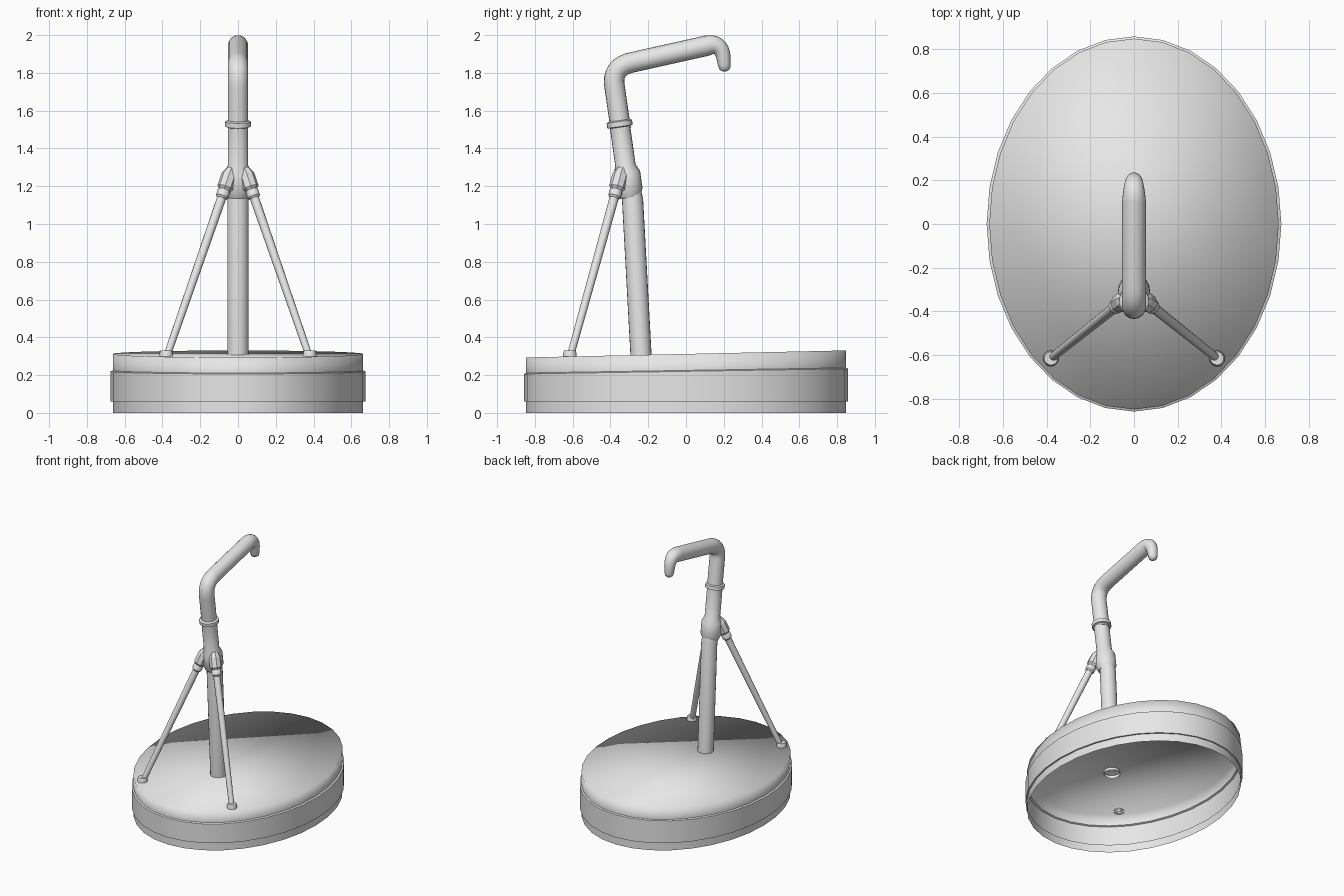
import bpy, bmesh
from math import cos, sin, tau, radians
from mathutils import Vector

cube = bpy.data.objects.get("Cube")
if cube:
    bpy.data.objects.remove(cube, do_unlink=True)

grey = bpy.data.materials.new("light_grey")
grey.use_nodes = True
colour = (0.8, 0.8, 0.8, 1)
grey.diffuse_color = colour
grey.node_tree.nodes["Principled BSDF"].inputs["Base Color"].default_value = colour


def finish(name, bm, sharp_angle=None):
    bmesh.ops.recalc_face_normals(bm, faces=bm.faces)
    for f in bm.faces:
        f.smooth = True
    mesh = bpy.data.meshes.new(name)
    bm.to_mesh(mesh)
    bm.free()
    mesh.materials.append(grey)
    if sharp_angle:
        mesh.set_sharp_from_angle(angle=radians(sharp_angle))
    obj = bpy.data.objects.new(name, mesh)
    bpy.context.collection.objects.link(obj)
    return obj


def bridge(bm, rings):
    for a, b in zip(rings, rings[1:]):
        n = len(a)
        for i in range(n):
            bm.faces.new((a[i], a[(i + 1) % n], b[(i + 1) % n], b[i]))


def sweep(name, path, radii, sides=20, caps=(True, True), angle=35):
    """Round tube through the path, with one radius per point."""
    path = [Vector(p) for p in path]
    bm = bmesh.new()
    rings = []
    for i, (p, r) in enumerate(zip(path, radii)):
        before = (p - path[i - 1]).normalized() if i else Vector()
        after = (path[i + 1] - p).normalized() if i + 1 < len(path) else Vector()
        tangent = (before + after).normalized()
        up = tangent.cross(Vector((1, 0, 0))).normalized()
        side = up.cross(tangent)
        rings.append([bm.verts.new(p + r * (side * cos(tau * k / sides) + up * sin(tau * k / sides)))
                      for k in range(sides)])
    bridge(bm, rings)
    for use, ring in zip(caps, (rings[0], rings[-1])):
        if use:
            bm.faces.new(ring)
    return finish(name, bm, angle)


def bend(a, corner, b, steps=8):
    """Points of a rounded corner."""
    a, corner, b = Vector(a), Vector(corner), Vector(b)
    return [a.lerp(corner, t).lerp(corner.lerp(b, t), t)
            for t in (i / steps for i in range(steps + 1))]


# Hollow oval drum: each level is x radius, y radius, height, slope along y
def drum():
    inner, outer = (0.662, 0.848), (0.674, 0.858)
    levels = [(*inner, 0, 0), (*inner, 0.06, 0), (*outer, 0.06, 0),
              (*outer, 0.22, 0.016), (*inner, 0.225, 0.016), (*inner, 0.312, 0.022)]
    bm = bmesh.new()
    sides = 32
    rings = []
    for rx, ry, z, slope in levels:
        ring = []
        for k in range(sides):
            x, y = rx * cos(tau * k / sides), ry * sin(tau * k / sides)
            ring.append(bm.verts.new((x, y, z + slope * y)))
        rings.append(ring)
    bridge(bm, rings)
    bm.faces.new(rings[-1])
    # Band edges stay sharp, the lid edge stays soft
    for ring in rings[1:-1]:
        for k in range(sides):
            bm.edges.get((ring[k], ring[(k + 1) % sides])).smooth = False
    finish("oval_drum", bm)


drum()

# Lower pole, open at the bottom
sweep("lower_pole", [(0, -0.237, 0.285), (0, -0.283, 1.13), (0, -0.287, 1.18)],
      [0.056, 0.056, 0.048], caps=(False, True))

# Joint collar and the sleeve above it
collar = [(1.14, 0.055), (1.18, 0.073), (1.27, 0.073), (1.31, 0.054), (1.51, 0.054)]
sweep("joint_collar", [(0, -0.308 - 0.14 * (z - 1.22), z) for z, r in collar],
      [r for z, r in collar])

# Raised ring between sleeve and arm
ring = [(1.512, 0.056), (1.516, 0.068), (1.542, 0.068), (1.548, 0.056)]
sweep("sleeve_ring", [(0, -0.308 - 0.14 * (z - 1.22), z) for z, r in ring],
      [r for z, r in ring])

# Bent arm with a hooked, rounded tip
arm = [Vector((0, -0.345, 1.5))]
arm += bend((0, -0.377, 1.72), (0, -0.4, 1.835), (0, -0.28, 1.857))
arm += bend((0, 0.11, 1.944), (0, 0.185, 1.963), (0, 0.198, 1.885))
arm += [Vector((0, 0.203, 1.84)), Vector((0, 0.206, 1.82)), Vector((0, 0.207, 1.808))]
radii = [0.054] * 10 + [0.054 - 0.002 * i for i in range(9)] + [0.033, 0.028, 0.012]
sweep("hooked_arm", arm, radii, angle=60)

# Two braces with feet and clamps
for side, word in ((-1, "right"), (1, "left")):
    foot = Vector((side * 0.38, -0.615, 0.29))
    top = Vector((side * 0.055, -0.355, 1.23))

    def at(t):
        return foot.lerp(top, t)

    sweep(word + "_brace", [at(0), at(0.97)], [0.019, 0.025], sides=12, caps=(False, True))
    sweep(word + "_foot", [foot, foot + Vector((0, 0, 0.025)), foot + Vector((0, 0, 0.04))],
          [0.036, 0.036, 0.03], sides=16, caps=(False, True))
    sweep(word + "_brace_ring", [at(0.9), at(0.91), at(0.94), at(0.95)],
          [0.026, 0.034, 0.034, 0.028], sides=16)
    sweep(word + "_clamp", [at(0.945), at(0.96), at(1.03), at(1.065)],
          [0.03, 0.043, 0.043, 0.028], sides=8, angle=20)
